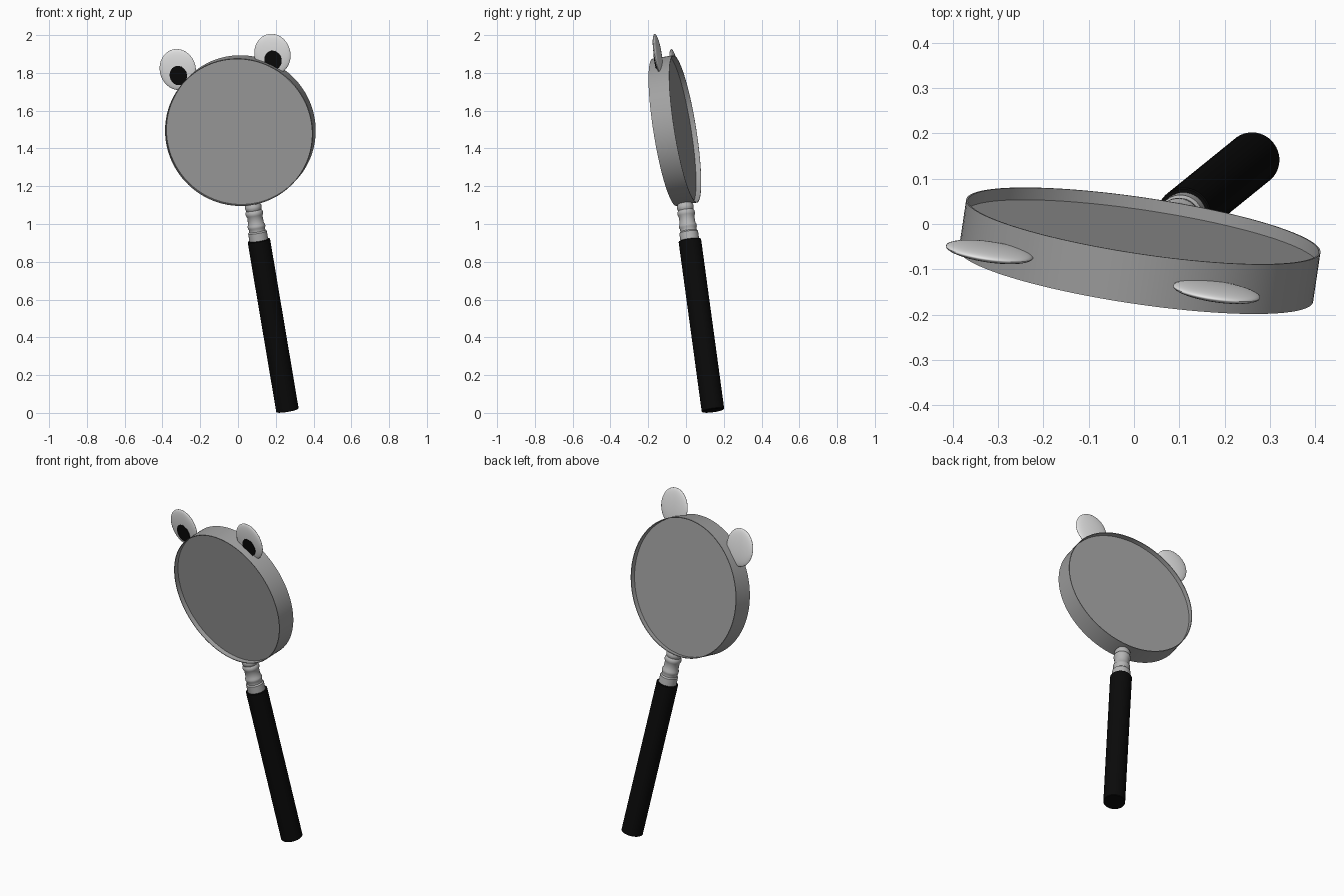
import bpy, bmesh
from math import cos, sin, pi, radians
from mathutils import Matrix, Vector

cube = bpy.data.objects.get("Cube")
if cube:
    bpy.data.objects.remove(cube)


def material(name, level):
    m = bpy.data.materials.new(name)
    m.use_nodes = True
    colour = (level, level, level, 1)
    m.diffuse_color = colour
    m.node_tree.nodes["Principled BSDF"].inputs["Base Color"].default_value = colour
    return m


BLACK = material("black", 0.003)
FRAME_GREY = material("frame grey", 0.36)
LENS_GREY = material("lens grey", 0.35)
COLLAR_GREY = material("collar grey", 0.46)
EYE_WHITE = material("eye white", 0.78)

# Tilted frame: origin at the handle's end, z along the handle, y through the lens
base = Vector((0.262, 0.143, 0.0127))
up = Vector((-0.152, -0.123, 0.9025)).normalized()
through = Vector((0.146, 0.976, 0.156))
through = (through - up * through.dot(up)).normalized()
side = through.cross(up)
FRAME = Matrix((side, through, up)).transposed().to_4x4()
FRAME.translation = base
HANDLE_LENGTH = 0.923
LENS_HEIGHT = 1.516
RADIUS = 0.395
# Lens axis laid along the frame's y
LENS = FRAME @ Matrix.Translation((0, 0, LENS_HEIGHT)) @ Matrix.Rotation(radians(-90), 4, "X")


def finish(name, bm, matrix, mat):
    bmesh.ops.recalc_face_normals(bm, faces=bm.faces)
    mesh = bpy.data.meshes.new(name)
    bm.to_mesh(mesh)
    bm.free()
    mesh.transform(matrix)
    mesh.materials.append(mat)
    obj = bpy.data.objects.new(name, mesh)
    bpy.context.collection.objects.link(obj)
    bpy.ops.object.select_all(action="DESELECT")
    obj.select_set(True)
    bpy.context.view_layer.objects.active = obj
    bpy.ops.object.shade_smooth_by_angle(angle=radians(35))
    return obj


def lathe(name, profile, matrix, mat, sides=48, closed=False):
    """Spin (radius, height) points about z; open profiles are capped."""
    bm = bmesh.new()
    loops = [[bm.verts.new((r * cos(2 * pi * i / sides), r * sin(2 * pi * i / sides), h))
              for i in range(sides)] for r, h in profile]
    pairs = list(zip(loops, loops[1:]))
    if closed:
        pairs.append((loops[-1], loops[0]))
    else:
        bm.faces.new(loops[0])
        bm.faces.new(loops[-1])
    for a, b in pairs:
        for i in range(sides):
            j = (i + 1) % sides
            bm.faces.new((a[i], a[j], b[j], b[i]))
    return finish(name, bm, matrix, mat)


# Handle
lathe("handle", [(0.057, 0), (0.06, 0.003), (0.06, HANDLE_LENGTH - 0.003),
                 (0.057, HANDLE_LENGTH)], FRAME, BLACK)

# Beaded collar between handle and frame
lathe("collar", [(0.05, 0.91), (0.05, 0.965), (0.044, 0.972), (0.043, 0.985),
                 (0.047, 0.992), (0.047, 1.004), (0.042, 1.012), (0.041, 1.05),
                 (0.045, 1.058), (0.047, 1.068), (0.045, 1.078), (0.04, 1.085),
                 (0.044, 1.094), (0.044, 1.108), (0.036, 1.122)], FRAME, COLLAR_GREY)

# Thin round frame and recessed lens
lathe("lens_frame", [(RADIUS, -0.056), (RADIUS, 0.056), (RADIUS - 0.004, 0.056),
                     (RADIUS - 0.004, -0.056)], LENS, FRAME_GREY, 96, closed=True)
lathe("lens", [(RADIUS - 0.003, -0.029), (RADIUS - 0.003, 0.029)], LENS, LENS_GREY, 96)

# Flattened eyes with pupil plates on the front
for name, x, height in (("right", -0.277, 0.371), ("left", 0.238, 0.379)):
    place = FRAME @ Matrix.Translation((x, 0, LENS_HEIGHT + height))
    bm = bmesh.new()
    bmesh.ops.create_uvsphere(bm, u_segments=40, v_segments=24, radius=1)
    finish(name + "_eye", bm, place @ Matrix.Diagonal((0.097, 0.016, 0.11, 1)), EYE_WHITE)
    pupil = (place @ Matrix.Translation((0, 0, -0.03)) @ Matrix.Diagonal((0.046, 1, 0.052, 1))
             @ Matrix.Rotation(radians(90), 4, "X"))
    lathe(name + "_pupil", [(1, 0.009), (1, 0.0168)], pupil, BLACK, 32)
